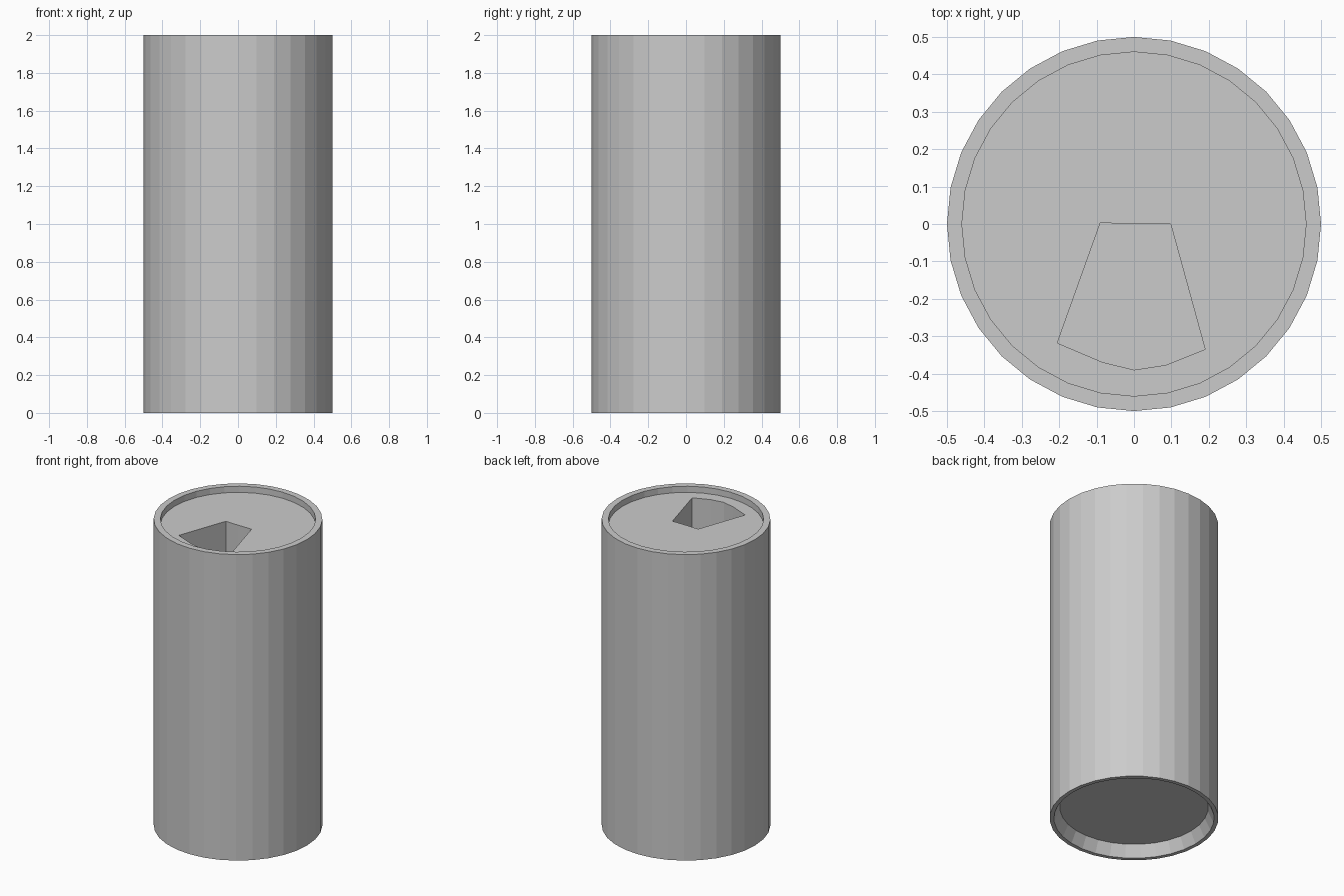
import bpy, bmesh
from math import sin, cos, pi

if "Cube" in bpy.data.objects:
    bpy.data.objects.remove(bpy.data.objects["Cube"])

SIDES = 32


def make_object(name, bm):
    bmesh.ops.recalc_face_normals(bm, faces=bm.faces)
    mesh = bpy.data.meshes.new(name)
    bm.to_mesh(mesh)
    bm.free()
    obj = bpy.data.objects.new(name, mesh)
    bpy.context.collection.objects.link(obj)
    return obj


def lathe(name, profile):
    """Closed flat-shaded solid from (radius, z) rings, capped at both ends."""
    bm = bmesh.new()
    rings = [[bm.verts.new((r * cos(2 * pi * i / SIDES), r * sin(2 * pi * i / SIDES), z))
              for i in range(SIDES)] for r, z in profile]
    for a, b in zip(rings, rings[1:]):
        for i in range(SIDES):
            j = (i + 1) % SIDES
            bm.faces.new((a[i], a[j], b[j], b[i]))
    bm.faces.new(rings[0][::-1])
    bm.faces.new(rings[-1])
    return make_object(name, bm)


def prism(name, outline, z0, z1):
    bm = bmesh.new()
    face = bm.faces.new([bm.verts.new((x, y, z0)) for x, y in outline])
    out = bmesh.ops.extrude_face_region(bm, geom=[face])
    for v in out["geom"]:
        if isinstance(v, bmesh.types.BMVert):
            v.co.z = z1
    return make_object(name, bm)


# Can body: tapered bottom recess, straight wall, rim and sunken lid
can = lathe("can_body", [(0.44, 0.075), (0.475, 0.0), (0.5, 0.0),
                         (0.5, 2.0), (0.46, 2.0), (0.46, 1.96)])

# Drinking opening cut down into the lid
opening = prism("opening_cutter",
                [(-0.09, 0.003), (0.0, 0.0), (0.098, 0.0), (0.19, -0.335),
                 (0.085, -0.377), (0.0, -0.39), (-0.085, -0.369), (-0.205, -0.318)],
                1.6, 2.1)
opening.hide_render = True
opening.hide_viewport = True

cut = can.modifiers.new("opening", "BOOLEAN")
cut.operation = "DIFFERENCE"
cut.solver = "EXACT"
cut.object = opening
